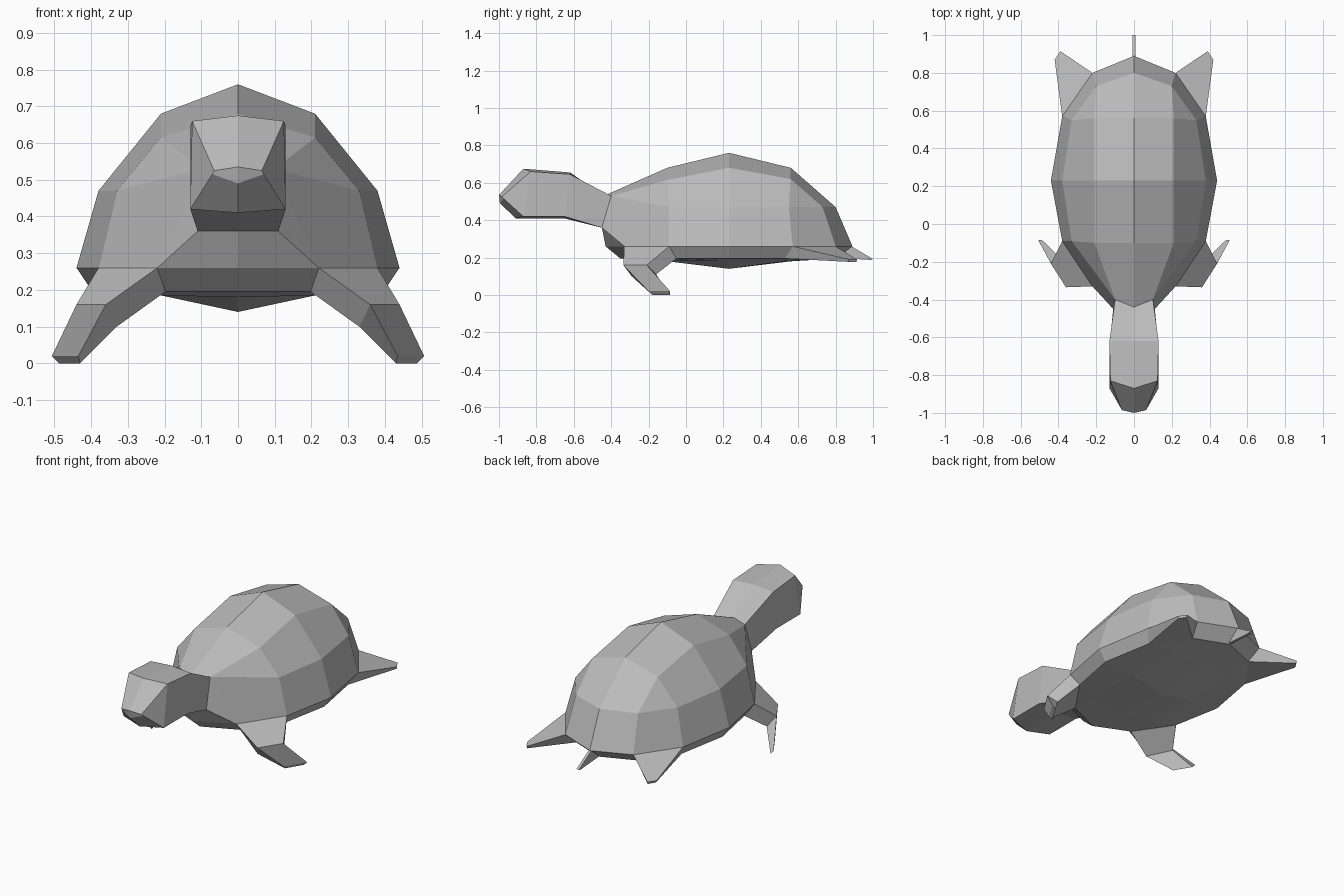
import bpy
import bmesh

cube = bpy.data.objects.get("Cube")
if cube:
    bpy.data.objects.remove(cube, do_unlink=True)

grey = bpy.data.materials.new("plain grey")
grey.use_nodes = True
grey.diffuse_color = (0.5, 0.5, 0.5, 1)
grey.node_tree.nodes["Principled BSDF"].inputs["Base Color"].default_value = (0.5, 0.5, 0.5, 1)


def finish(name, bm, mirror=True):
    """Turn a half mesh into a flat-shaded object mirrored across x."""
    bmesh.ops.remove_doubles(bm, verts=bm.verts, dist=0.0005)
    bmesh.ops.recalc_face_normals(bm, faces=bm.faces)
    mesh = bpy.data.meshes.new(name)
    bm.to_mesh(mesh)
    bm.free()
    mesh.materials.append(grey)
    obj = bpy.data.objects.new(name, mesh)
    bpy.context.collection.objects.link(obj)
    if mirror:
        mod = obj.modifiers.new("mirror", "MIRROR")
        mod.use_clip = True
        mod.merge_threshold = 0.001
    return obj


def loft(name, rings, closed=True, mirror=True, cap_start=True):
    """Join matching rings of points with quads and cap the ends."""
    bm = bmesh.new()
    loops = [[bm.verts.new(p) for p in ring] for ring in rings]
    count = len(rings[0])
    for a, b in zip(loops, loops[1:]):
        for i in range(count if closed else count - 1):
            j = (i + 1) % count
            bm.faces.new((a[i], a[j], b[j], b[i]))
    bm.faces.new(loops[-1])
    if cap_start:
        bm.faces.new(loops[0])
    return finish(name, bm, mirror)


def cap(bm, ring, centre, edge):
    """Fill a half ring with a grid of crown points and corner triangles."""
    c = [bm.verts.new(p) for p in centre]
    e = [bm.verts.new(p) for p in edge]
    for face in ((c[0], e[0], e[1], c[1]), (c[1], e[1], e[2], c[2]),
                 (c[0], ring[0], ring[1], e[0]), (e[0], ring[1], ring[2]),
                 (e[0], ring[2], ring[3], e[1]), (e[1], ring[3], ring[4], e[2]),
                 (e[2], ring[4], ring[5]), (e[2], ring[5], ring[6], c[2])):
        bm.faces.new(face)


# Body: domed shell, rim and shallow belly, as half rings from front to back
rim_plan = [(0, -0.43), (0.22, -0.33), (0.38, -0.09), (0.44, 0.23),
            (0.38, 0.57), (0.22, 0.80), (0, 0.89)]
middle = [(0, -0.44, 0.53), (0.1, -0.4, 0.53), (0.33, -0.09, 0.47), (0.38, 0.23, 0.47),
          (0.33, 0.55, 0.47), (0.2, 0.73, 0.47), (0, 0.80, 0.47)]
rim = [(x, y, 0.26) for x, y in rim_plan]
under = [(x * 0.9, 0.23 + (y - 0.23) * 0.88, 0.195) for x, y in rim_plan]

bm = bmesh.new()
m, r, u = ([bm.verts.new(p) for p in ring] for ring in (middle, rim, under))
throat = [bm.verts.new(p) for p in ((0, -0.45, 0.36), (0.11, -0.45, 0.36))]
for i in range(6):
    if i > 1:
        bm.faces.new((m[i], m[i + 1], r[i + 1], r[i]))
    bm.faces.new((r[i], r[i + 1], u[i + 1], u[i]))
bm.faces.new((throat[0], throat[1], r[1], r[0]))
bm.faces.new((m[1], throat[1], r[1]))
bm.faces.new((m[1], m[2], r[2], r[1]))
rows = (-0.1, 0.23, 0.56)
cap(bm, m, [(0, y, z) for y, z in zip(rows, (0.68, 0.76, 0.68))],
    [(0.21, y, z) for y, z in zip(rows, (0.615, 0.68, 0.62))])
cap(bm, u, [(0, y, z) for y, z in zip(rows, (0.18, 0.14, 0.18))],
    [(0.21, y, 0.185) for y in rows])
finish("shell_and_belly", bm)

# Neck and head: half rings from the collar to the snout
loft("neck_and_head", [
    [(0, -0.44, 0.53), (0.1, -0.4, 0.53), (0.11, -0.45, 0.36), (0, -0.45, 0.36)],
    [(0, -0.62, 0.655), (0.13, -0.62, 0.645), (0.13, -0.65, 0.42), (0, -0.65, 0.41)],
    [(0, -0.87, 0.675), (0.125, -0.83, 0.66), (0.13, -0.87, 0.42), (0, -0.91, 0.41)],
    [(0, -1.0, 0.535), (0.065, -0.985, 0.525), (0.07, -0.975, 0.515), (0, -0.995, 0.49)],
], closed=False, cap_start=False)

# Front flippers: shoulder, elbow and tip
loft("front_flippers", [
    [rim[1], rim[2], under[2], under[1]],
    [(0.36, -0.335, 0.16), (0.44, -0.21, 0.16), (0.41, -0.16, 0.11), (0.33, -0.29, 0.1)],
    [(0.435, -0.2, 0.02), (0.507, -0.085, 0.02), (0.487, -0.085, 0), (0.43, -0.18, 0)],
])

# Hind flippers
loft("hind_flippers", [
    [rim[4], rim[5], under[5], under[4]],
    [(0.42, 0.87, 0.19), (0.39, 0.915, 0.19), (0.39, 0.91, 0.177), (0.415, 0.87, 0.177)],
])

# Tail: a thin wedge
loft("tail", [[(x, y, z) for y, z in ((0.885, 0.26), (1.0, 0.192), (0.99, 0.187), (0.8, 0.2))]
              for x in (-0.008, 0.008)], mirror=False)
